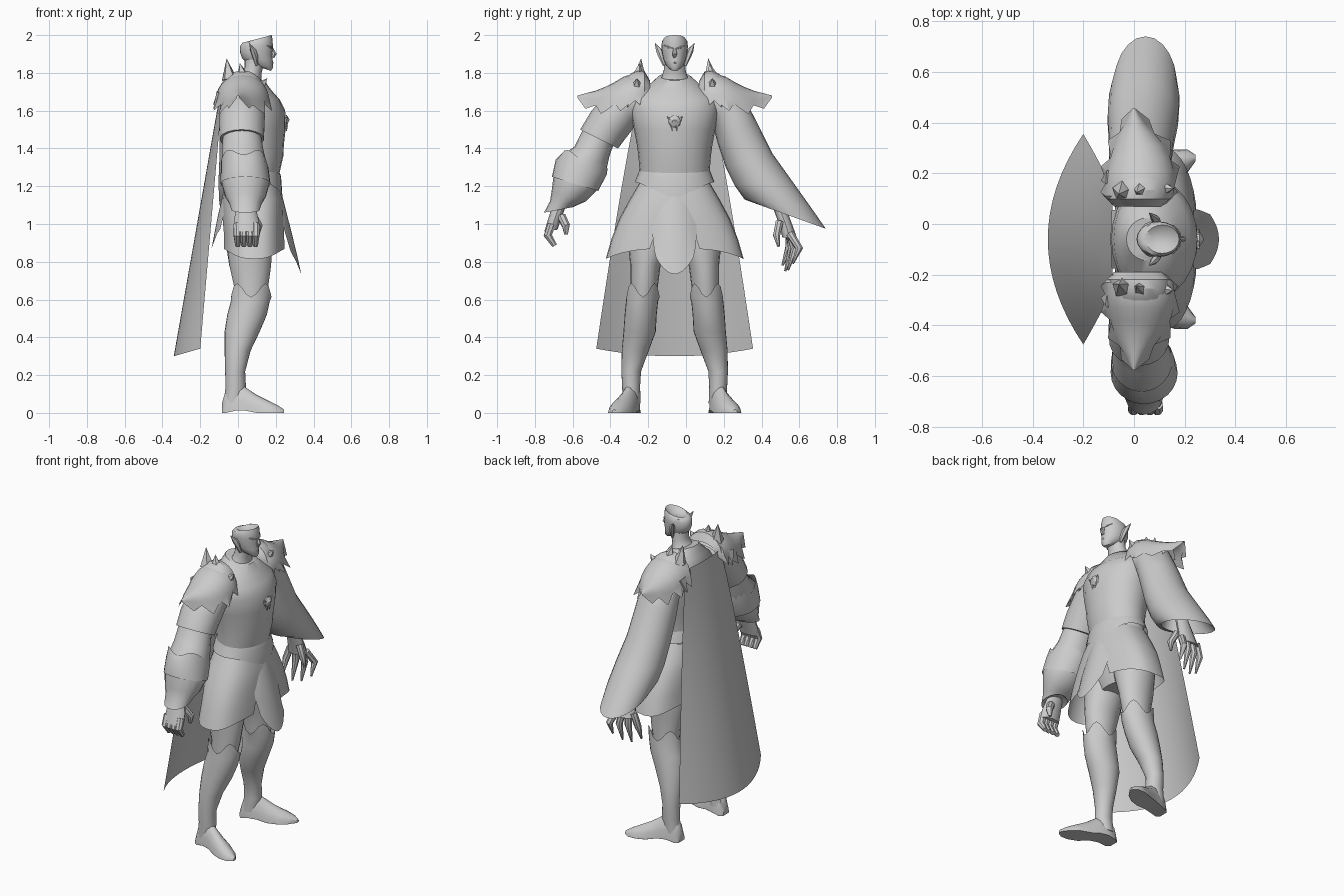
import bpy, bmesh, math
from mathutils import Vector as V

C = -0.06  # y of the figure's centre plane
mat = bpy.data.materials.new("plain grey")
mat.diffuse_color = (0.6, 0.6, 0.6, 1)


def finish(bm, name, angle=40):
    bmesh.ops.recalc_face_normals(bm, faces=bm.faces)
    me = bpy.data.meshes.new(name)
    bm.to_mesh(me)
    bm.free()
    ob = bpy.data.objects.new(name, me)
    bpy.context.collection.objects.link(ob)
    me.materials.append(mat)
    bpy.ops.object.select_all(action='DESELECT')
    ob.select_set(True)
    bpy.context.view_layer.objects.active = ob
    bpy.ops.object.shade_smooth_by_angle(angle=math.radians(angle))
    return ob


def skin(bm, rows, closed=True, caps=(False, False)):
    """Bridge rows of points with quads."""
    rows = [[bm.verts.new(p) for p in r] for r in rows]
    n = len(rows[0])
    for a, b in zip(rows, rows[1:]):
        for i in range(n if closed else n - 1):
            j = (i + 1) % n
            bm.faces.new((a[i], a[j], b[j], b[i]))
    for end, cap in zip((rows[0], rows[-1]), caps):
        if cap:
            bm.faces.new(end)


def loft(bm, rings, n=18, caps=(True, True), zig=0, vee=0):
    """Rings are (centre, half axis, half axis); zig and vee shape the last edge."""
    rows = []
    for k, (c, u, v) in enumerate(rings):
        row = []
        for i in range(n):
            t = 2 * math.pi * i / n
            p = c + u * math.cos(t) + v * math.sin(t)
            if k == len(rings) - 1:
                p.z -= zig * math.cos(4 * t) + vee * max(0, 1 - abs(math.sin(t)) * 1.1) * (math.cos(t) > 0)
            row.append(p)
        rows.append(row)
    skin(bm, rows, True, caps)


def level(z0, z1, x0, x1, ry, off=0):
    """Ring with its back at (x0, z0) and its front at (x1, z1)."""
    return (V(((x0 + x1) / 2, C + off, (z0 + z1) / 2)),
            V(((x1 - x0) / 2, 0, (z1 - z0) / 2)), V((0, ry, 0)))


def limb(s, i0, z0, i1, z1, xc, rx):
    """Ring between an inner and an outer silhouette point on side s."""
    a, b = V((xc, C + s * i0, z0)), V((xc, C + s * i1, z1))
    return ((a + b) / 2, (b - a) / 2, V((rx, 0, 0)))


def tube(bm, pts, radii, n=8):
    pts = [V(p) for p in pts]
    rings = []
    for i, p in enumerate(pts):
        d = (pts[min(i + 1, len(pts) - 1)] - pts[max(i - 1, 0)]).normalized()
        u = d.cross(V((0.3, 1, 0.2))).normalized()
        rings.append((p, u * radii[i], d.cross(u) * radii[i]))
    loft(bm, rings, n)


def make(name, rings, **kw):
    bm = bmesh.new()
    loft(bm, rings, **kw)
    return finish(bm, name)


# Torso, pointed waist sash and hips
make("torso", [level(*r) for r in (
    (1.22, 1.16, -.06, .205, .185), (1.28, 1.27, -.06, .22, .185),
    (1.36, 1.36, -.07, .24, .192), (1.42, 1.42, -.08, .243, .2), (1.5, 1.5, -.09, .252, .215),
    (1.6, 1.6, -.09, .25, .235), (1.68, 1.66, -.08, .22, .225),
    (1.74, 1.71, -.06, .175, .15), (1.80, 1.76, -.03, .14, .085))], n=24)
make("waist_sash", [level(*r) for r in (
    (1.30, 1.27, -.06, .222, .187), (1.27, 1.25, -.07, .228, .196),
    (1.23, 1.215, -.078, .236, .211))], n=32, caps=(False, False), vee=.08)
make("hips", [level(*r) for r in (
    (.88, .88, -.03, .15, .13), (1.0, 1.0, -.07, .19, .22),
    (1.2, 1.2, -.06, .2, .19))])

# Neck, head, face and pointed ears
make("neck", [level(*r) for r in (
    (1.76, 1.70, -.02, .14, .1), (1.79, 1.76, .02, .125, .07), (1.83, 1.80, .035, .125, .058),
    (1.88, 1.86, .035, .14, .055))])
make("head", [level(*r) for r in (
    (1.835, 1.81, .10, .175, .024), (1.85, 1.83, .05, .186, .046),
    (1.88, 1.865, .02, .184, .06), (1.91, 1.90, .01, .182, .067),
    (1.945, 1.935, .012, .185, .07), (1.96, 1.975, .025, .183, .067),
    (1.965, 2.0, .045, .178, .056), (1.955, 1.965, .07, .14, .03))], n=20)
bm = bmesh.new()
tube(bm, [(.178, C, 1.935), (.192, C, 1.90), (.184, C, 1.882)], [.006, .013, .008], 6)
tube(bm, [(.172, C - .024, 1.85), (.183, C, 1.853), (.172, C + .024, 1.85)], [.002, .006, .002], 6)
for s in (-1, 1):
    tube(bm, [(.183, C + s * .006, 1.927), (.176, C + s * .03, 1.935), (.155, C + s * .055, 1.945)],
         [.004, .006, .002], 6)
    tube(bm, [(.10, C + s * .055, 1.84), (.09, C + s * .072, 1.89), (.08, C + s * .084, 1.92),
              (.06, C + s * .104, 1.957)], [.008, .016, .016, .001], 6)
finish(bm, "face_and_ears")

# Chest emblem: a small horned mask
bm = bmesh.new()
tube(bm, [(.235, C, 1.54), (.258, C, 1.545), (.268, C, 1.54)], [.036, .032, .014], 8)
for s in (-1, 1):
    tube(bm, [(.25, C + s * .025, 1.55), (.26, C + s * .04, 1.568)], [.012, .001], 5)
    tube(bm, [(.255, C + s * .012, 1.52), (.257, C + s * .012, 1.492)], [.01, .001], 5)
finish(bm, "chest_emblem", 20)

# Skirt side panels, open in a narrow curve at front and back
bm = bmesh.new()
for s in (-1, 1):
    rows = []
    for z, xc, rx, ry, gap, dip in ((1.22, .075, .14, .185, 0, 0), (1.13, .078, .16, .238, 4, 0),
                                    (1.04, .08, .165, .292, 12, .01), (.95, .085, .165, .335, 17, .03),
                                    (.87, .085, .168, .365, 20, .055)):
        row = []
        for i in range(15):
            a = math.radians(gap + (180 - 2 * gap) * i / 14)
            co, si = math.cos(a), math.sin(a)
            x = math.copysign(abs(co) ** .75, co)
            row.append((xc + rx * x, C + s * ry * si ** .95 if si > 1e-6 else C,
                        z - dip * si ** 3))
        rows.append(row)
    skin(bm, rows, False)
finish(bm, "skirt_panels")


def tabard(name, rows, bend):
    bm = bmesh.new()
    skin(bm, [[(x - bend * t * t, C + w * t, z + lift * t * t)
               for t in [i / 5 - 1 for i in range(11)]]
              for z, x, w, lift in rows], False)
    finish(bm, name)


# Front and back hanging cloth panels
tabard("front_tabard", [(1.2, .222, .07, 0), (1.1, .247, .108, 0), (.95, .285, .118, 0),
                        (.84, .312, .108, .02), (.735, .335, .098, .085)], .035)
tabard("back_tabard", [(1.2, -.07, .1, 0), (1.05, -.105, .115, 0),
                       (.95, -.125, .115, .02), (.87, -.14, .1, .08)], -.03)

# Long cape
bm = bmesh.new()
rows = []
for k in range(9):
    f = k / 8
    w = .175 + .24 * f ** .85
    rows.append([(-.09 - .25 * f + (.01 + .13 * f) * t * t, C + w * t,
                  1.72 - 1.42 * f + .04 * f * t * t)
                 for t in [i / 8 - 1 for i in range(17)]])
skin(bm, rows, False)
finish(bm, "cape")

# Legs, boots with jagged cuffs, and feet
for s, side in ((-1, "right"), (1, "left")):
    make(side + "_thigh", [limb(s, *r) for r in (
        (.1, .55, .235, .55, .06, .075), (.09, .66, .235, .66, .07, .09),
        (.075, .78, .235, .78, .065, .112), (.02, .92, .25, .92, .06, .125),
        (.01, 1.05, .22, 1.05, .06, .12))])
    make(side + "_boot", [limb(s, *r) for r in (
        (.18, .05, .275, .05, -.025, .05), (.183, .14, .278, .14, -.012, .054),
        (.178, .22, .282, .22, -.015, .053), (.137, .33, .28, .33, -.002, .069),
        (.1, .43, .271, .43, .022, .093), (.095, .52, .265, .52, .048, .105),
        (.088, .59, .258, .59, .065, .103), (.08, .65, .255, .65, .07, .107))],
        caps=(True, False), zig=.037, n=24)
    bm = bmesh.new()
    rows = []
    for x, off, ry, top in ((-.085, .225, .03, .05), (-.065, .226, .045, .12), (-.01, .232, .05, .17),
                            (.04, .246, .053, .135), (.1, .268, .06, .095),
                            (.16, .29, .062, .065), (.21, .308, .045, .04), (.243, .32, .012, .018)):
        rows.append([(x, C + s * off + s * ry * math.cos(t) * (1.1 if math.sin(t) < 0 else 1),
                      max(.012 if -.04 < x < .05 else 0, top * math.sin(t))) for t in
                     [math.radians(a) for a in (-20, 0, 25, 50, 75, 90, 105, 130, 155, 180, 200)]])
    skin(bm, rows, True, (True, True))
    finish(bm, side + "_foot")

# Right arm: short sleeve, bulging forearm guard with jagged top and flared cuff
make("right_sleeve", [limb(-1, *r) for r in (
    (.13, 1.62, .2, 1.74, .03, .1), (.2, 1.53, .35, 1.70, .025, .12),
    (.27, 1.44, .44, 1.60, .02, .122), (.3, 1.40, .5, 1.5, .02, .118))])
make("right_forearm", [limb(-1, *r) for r in (
    (.32, 1.43, .475, 1.52, .02, .1), (.345, 1.36, .53, 1.41, .025, .112),
    (.365, 1.27, .615, 1.35, .035, .12), (.41, 1.18, .642, 1.25, .04, .128),
    (.47, 1.12, .652, 1.17, .04, .108), (.515, 1.10, .66, 1.12, .04, .088),
    (.535, 1.09, .692, 1.06, .04, .075), (.55, 1.10, .67, 1.08, .04, .04))])
make("forearm_plate", [limb(-1, *r) for r in (
    (.405, 1.175, .65, 1.25, .04, .132), (.36, 1.26, .63, 1.34, .035, .126),
    (.355, 1.31, .60, 1.385, .03, .12))], caps=(False, False), zig=.018, n=24)
# Left arm: wide pointed sleeve, open at the hand
make("left_sleeve", [limb(1, *r) for r in (
    (.13, 1.62, .2, 1.74, .03, .1), (.2, 1.53, .35, 1.70, .025, .12),
    (.23, 1.42, .43, 1.55, .025, .125), (.27, 1.30, .52, 1.37, .03, .13),
    (.32, 1.20, .62, 1.23, .035, .14), (.37, 1.13, .72, 1.09, .04, .14),
    (.41, 1.115, .80, .975, .045, .125), (.42, 1.16, .68, 1.11, .04, .10),
    (.38, 1.24, .57, 1.26, .035, .09))], n=22)

# Hands
bm = bmesh.new()
loft(bm, [limb(1, *r) for r in ((.5, 1.14, .58, 1.11, .04, .04), (.545, 1.02, .625, .99, .045, .055),
                                (.57, .93, .65, .92, .045, .065))], 12)
for x, tip, lean in ((-.012, .78, .57), (.027, .75, .585), (.063, .755, .60), (.098, .79, .625)):
    k = (x - .045) * .5
    tube(bm, [(x, C + .61, .95), (x + k, C + lean + .035, .87), (x + k, C + lean, tip)], [.022, .021, .006])
tube(bm, [(.09, C + .555, 1.01), (.125, C + .54, .94), (.13, C + .55, .88)], [.022, .02, .007])
finish(bm, "left_hand")
bm = bmesh.new()
loft(bm, [limb(-1, *r) for r in ((.57, 1.11, .65, 1.09, .04, .05), (.6, 1.03, .675, 1.01, .045, .065),
                                 (.62, .97, .69, .96, .045, .068))], 12)
for x in (-.002, .03, .062, .092):
    tube(bm, [(x, C - .65, 1.0), (x, C - .672, .94), (x, C - .635, .885)], [.023, .023, .014])
tube(bm, [(.08, C - .6, 1.04), (.11, C - .575, .99), (.105, C - .575, .945)], [.024, .022, .01])
finish(bm, "right_hand")

# Layered shoulder pads: arched tapering shells with jagged hems, plus flat spikes
for s, side in ((-1, "right"), (1, "left")):
    bm = bmesh.new()
    for dz, cut, grow in ((0, 1, 1), (.018, .72, .9)):
        rows = []
        for k, (d, top, base, rx, xc) in enumerate((
                (.13, 1.74, 1.70, .10, .02), (.17, 1.79, 1.67, .135, .02), (.22, 1.795, 1.655, .14, .025),
                (.27, 1.78, 1.645, .135, .025), (.32, 1.75, 1.635, .12, .025), (.37, 1.725, 1.63, .1, .02),
                (.42, 1.705, 1.63, .07, .01), (.46, 1.695, 1.64, .04, .005), (.515, 1.68, 1.67, .006, 0))):
            d = .13 + (d - .13) * cut
            row = []
            for i in range(13):
                a = math.radians(-95 + 190 * i / 12)
                hem = (0, .03, -.015, .035, -.01, .04, -.005, .025, 0)[k] * (i in (0, 12))
                row.append((xc + (rx * grow + hem * .6) * math.sin(a), C + s * (d + hem * .5),
                            base + (top - base) * math.cos(a) + dz - hem))
            rows.append(row)
        skin(bm, rows, False)
    for base, tip, r in (((-.045, .19, 1.765), (-.06, .178, 1.875), .042),
                         ((.03, .2, 1.765), (.01, .185, 1.85), .042),
                         ((.1, .2, 1.71), (.155, .2, 1.77), .045),
                         ((-.08, .24, 1.68), (-.13, .23, 1.61), .045)):
        tube(bm, [(p[0], C + s * p[1], p[2]) for p in (base, tip)], [r, .001], 5)
    finish(bm, side + "_shoulder_pad", 30)
